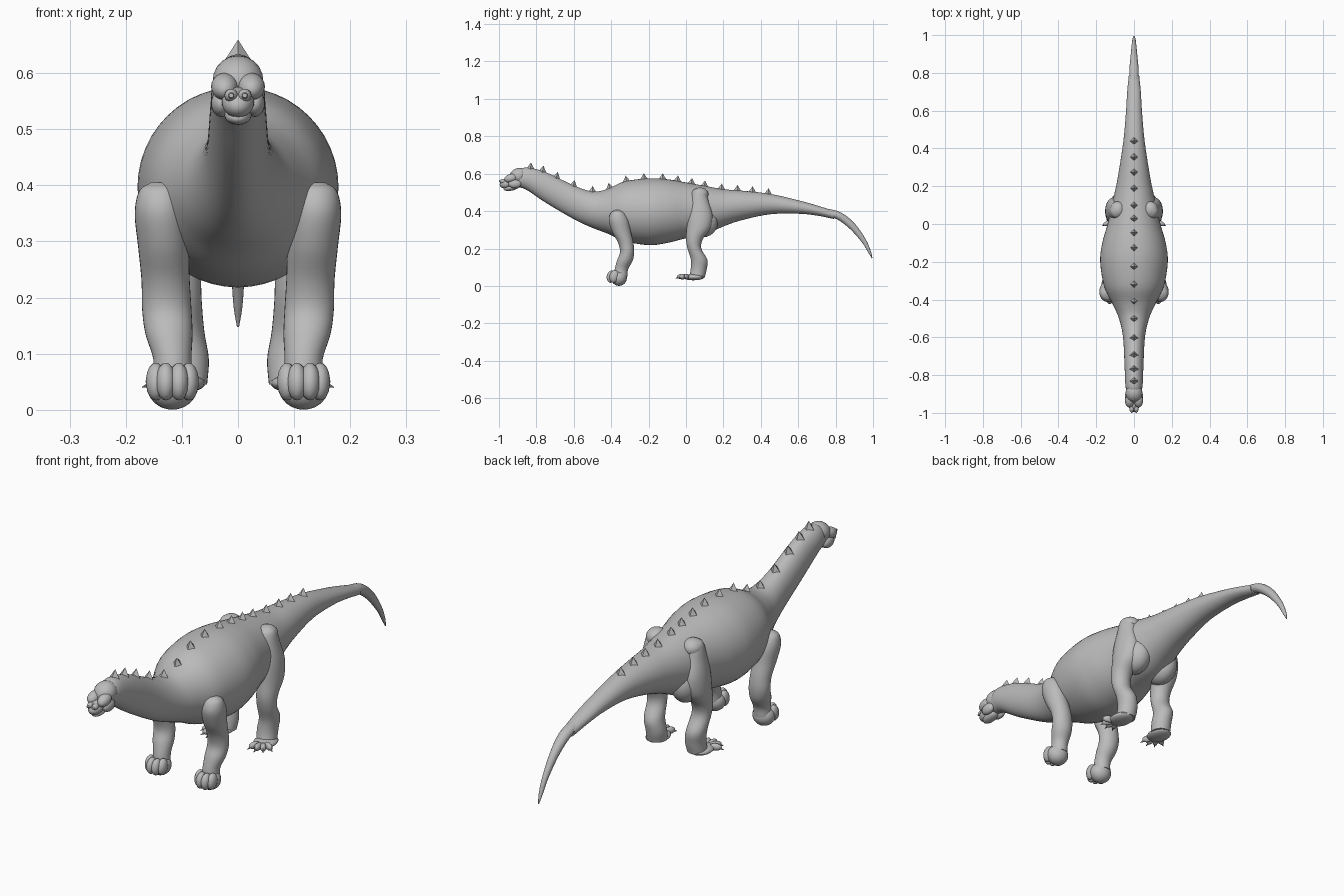
import bpy, bmesh, math
from mathutils import Vector, Matrix

if "Cube" in bpy.data.objects:
    bpy.data.objects.remove(bpy.data.objects["Cube"])

skin = bpy.data.materials.new("grey skin")
skin.diffuse_color = (0.5, 0.5, 0.5, 1)
skin.use_nodes = True
skin.node_tree.nodes["Principled BSDF"].inputs["Base Color"].default_value = skin.diffuse_color


def finish(bm, name, smooth=True):
    bmesh.ops.recalc_face_normals(bm, faces=bm.faces[:])
    me = bpy.data.meshes.new(name)
    bm.to_mesh(me)
    bm.free()
    me.materials.append(skin)
    ob = bpy.data.objects.new(name, me)
    bpy.context.collection.objects.link(ob)
    if smooth:
        bpy.ops.object.select_all(action='DESELECT')
        ob.select_set(True)
        bpy.context.view_layer.objects.active = ob
        bpy.ops.object.shade_smooth_by_angle(angle=math.radians(40))
    return ob


def spline(keys, steps):
    """Catmull-Rom through tuples of numbers."""
    k = [Vector(p) for p in keys]
    k = [k[0] * 2 - k[1]] + k + [k[-1] * 2 - k[-2]]
    out = []
    for i in range(1, len(k) - 2):
        a, b, c, d = k[i - 1:i + 3]
        for s in range(steps):
            t = s / steps
            out.append(0.5 * (2 * b + (c - a) * t + (2 * a - 5 * b + 4 * c - d) * t * t
                              + (3 * b - a - 3 * c + d) * t ** 3))
    return out + [k[-2]]


def tube(name, keys, up=None, steps=5, seg=32):
    """Loft ellipses; key = x, y, z, radius along x, radius along up."""
    rows = spline(keys, steps)
    bm = bmesh.new()
    rings = []
    for i, r in enumerate(rows):
        p = Vector(r[:3])
        if up is None:
            t = Vector(rows[min(i + 1, len(rows) - 1)][:3]) - Vector(rows[max(i - 1, 0)][:3])
            u = Vector((0, -t.z, t.y)).normalized()
        else:
            u = Vector(up)
        rings.append([bm.verts.new(p + Vector((math.cos(a), 0, 0)) * r[3] + u * math.sin(a) * r[4])
                      for a in (2 * math.pi * j / seg for j in range(seg))])
    for a, b in zip(rings, rings[1:]):
        for j in range(seg):
            n = (j + 1) % seg
            bm.faces.new((a[j], a[n], b[n], b[j]))
    bm.faces.new(rings[0])
    bm.faces.new(rings[-1])
    return finish(bm, name)


def blob(name, loc, size, rot=(0, 0, 0), seg=20):
    bm = bmesh.new()
    bmesh.ops.create_uvsphere(bm, u_segments=seg, v_segments=seg // 2 + 2, radius=1)
    m = Matrix.LocRotScale(Vector(loc), None, None)
    for ax, ang in zip('XYZ', rot):
        m = m @ Matrix.Rotation(math.radians(ang), 4, ax)
    bm.transform(m @ Matrix.Diagonal((*size, 1)))
    return finish(bm, name)


# Body, neck and tail: y, top z, bottom z, half width
profile = [(-0.90, 0.618, 0.53, 0.036), (-0.85, 0.633, 0.512, 0.046), (-0.75, 0.608, 0.445, 0.05),
           (-0.60, 0.537, 0.357, 0.058), (-0.50, 0.505, 0.31, 0.08), (-0.42, 0.518, 0.28, 0.115),
           (-0.33, 0.558, 0.24, 0.158), (-0.20, 0.575, 0.218, 0.179), (-0.10, 0.57, 0.23, 0.168),
           (0.0, 0.553, 0.255, 0.14), (0.1, 0.535, 0.275, 0.118), (0.2, 0.517, 0.318, 0.095),
           (0.3, 0.509, 0.352, 0.077), (0.45, 0.492, 0.383, 0.055), (0.6, 0.458, 0.386, 0.042),
           (0.7, 0.43, 0.376, 0.036), (0.79, 0.402, 0.358, 0.027)]
tube("body", [(0, y, (t + b) / 2, w, (t - b) / 2) for y, t, b, w in profile], up=(0, 0, 1), seg=48)
tube("tail_tip", [(0, 0.74, 0.398, 0.024, 0.018), (0, 0.82, 0.373, 0.024, 0.021),
                  (0, 0.89, 0.318, 0.018, 0.019), (0, 0.95, 0.242, 0.012, 0.013),
                  (0, 0.98, 0.185, 0.008, 0.008), (0, 0.995, 0.148, 0.002, 0.002)], seg=16)

# Back spikes: four-sided pyramids seated on the top line
tops = spline([(p[0], p[1]) for p in profile], 8)
for i, y in enumerate((-0.83, -0.765, -0.69, -0.60, -0.50, -0.41, -0.32, -0.225, -0.125,
                       -0.045, 0.03, 0.10, 0.19, 0.275, 0.355, 0.44)):
    k = min(range(1, len(tops) - 1), key=lambda n: abs(tops[n][0] - y))
    d = tops[k + 1] - tops[k - 1]
    z = tops[k][1] + (y - tops[k][0]) * d[1] / d[0]
    bm = bmesh.new()
    bmesh.ops.create_cone(bm, cap_ends=True, segments=4, radius1=0.023, radius2=0, depth=0.036)
    bm.transform(Matrix.Translation((0, y, z + 0.011)) @ Matrix.Rotation(math.atan2(d[1], d[0]) * 0.6, 4, 'X'))
    finish(bm, f"back_spike_{i + 1}", smooth=False)

# Head: skull, snout and jaw
blob("skull", (0, -0.895, 0.588), (0.045, 0.05, 0.042), (20, 0, 0))
blob("snout", (0, -0.955, 0.548), (0.029, 0.042, 0.026), (15, 0, 0))
blob("lower_jaw", (0, -0.935, 0.525), (0.024, 0.042, 0.016), (10, 0, 0))
blob("lip", (0, -0.972, 0.533), (0.02, 0.014, 0.007))

for s, side in ((-1, "right"), (1, "left")):
    # Face
    blob(f"brow_{side}", (s * 0.024, -0.935, 0.576), (0.024, 0.037, 0.023), (15, 0, 0))
    blob(f"cheek_{side}", (s * 0.03, -0.915, 0.546), (0.018, 0.035, 0.024))
    blob(f"nose_{side}", (s * 0.012, -0.978, 0.56), (0.012, 0.018, 0.012))
    bm = bmesh.new()
    bmesh.ops.create_cone(bm, cap_ends=True, segments=16, radius1=0.006, radius2=0.004, depth=0.008)
    bm.transform(Matrix.Translation((s * 0.012, -0.996, 0.56)) @ Matrix.Rotation(math.pi / 2, 4, 'X'))
    finish(bm, f"nostril_{side}")

    # Front leg: x, y, z, half width, half depth
    front = [(0.135, -0.365, 0.405, 0.02, 0.015), (0.138, -0.365, 0.39, 0.038, 0.037),
             (0.138, -0.36, 0.35, 0.046, 0.053), (0.133, -0.345, 0.29, 0.045, 0.05),
             (0.129, -0.322, 0.23, 0.043, 0.041), (0.127, -0.315, 0.18, 0.044, 0.038),
             (0.123, -0.327, 0.135, 0.042, 0.042), (0.117, -0.345, 0.09, 0.034, 0.036),
             (0.117, -0.35, 0.05, 0.036, 0.036)]
    tube(f"front_leg_{side}", [(s * p[0], *p[1:]) for p in front], up=(0, 1, 0))
    blob(f"front_foot_{side}", (s * 0.117, -0.358, 0.043), (0.046, 0.042, 0.043), (-15, 0, 0))
    for i, a in enumerate((-60, -20, 20, 60)):
        r = math.radians(a)
        blob(f"front_toe_{side}_{i + 1}",
             (s * 0.117 + 0.034 * math.sin(r), -0.367 - 0.034 * math.cos(r), 0.05),
             (0.018, 0.025, 0.034), (-12, 0, 0), 14)

    # Hind leg, with hip knob at the top
    hind = [(0.088, 0.07, 0.522, 0.018, 0.015), (0.09, 0.07, 0.505, 0.034, 0.036),
            (0.098, 0.072, 0.45, 0.038, 0.05), (0.105, 0.075, 0.38, 0.044, 0.066),
            (0.107, 0.068, 0.31, 0.046, 0.064), (0.107, 0.045, 0.25, 0.042, 0.045),
            (0.105, 0.045, 0.2, 0.04, 0.037), (0.1, 0.07, 0.14, 0.04, 0.044),
            (0.093, 0.068, 0.09, 0.041, 0.043), (0.095, 0.058, 0.045, 0.04, 0.042)]
    tube(f"hind_leg_{side}", [(s * p[0], *p[1:]) for p in hind], up=(0, 1, 0))
    blob(f"hip_{side}", (s * 0.085, 0.075, 0.49), (0.042, 0.045, 0.036))
    blob(f"thigh_{side}", (s * 0.07, 0.09, 0.34), (0.06, 0.08, 0.08))
    blob(f"hind_foot_{side}", (s * 0.103, 0.04, 0.047), (0.045, 0.058, 0.017))
    for i, a in enumerate((-25, 5, 35, 65)):
        r = math.radians(a)
        dx, dy = s * math.sin(r), -math.cos(r)
        c = Vector((s * 0.107, 0.022, 0))
        blob(f"hind_toe_{side}_{i + 1}", (c.x + dx * 0.038, c.y + dy * 0.044, 0.05),
             (0.012, 0.026, 0.015), (0, 0, s * a), 12)
        bm = bmesh.new()
        bmesh.ops.create_cone(bm, cap_ends=True, segments=8, radius1=0.009, radius2=0.001, depth=0.03)
        aim = Vector((dx, dy, -0.35)).to_track_quat('Z', 'Y').to_matrix().to_4x4()
        bm.transform(Matrix.Translation((c.x + dx * 0.056, c.y + dy * 0.064, 0.045)) @ aim)
        finish(bm, f"hind_claw_{side}_{i + 1}")
